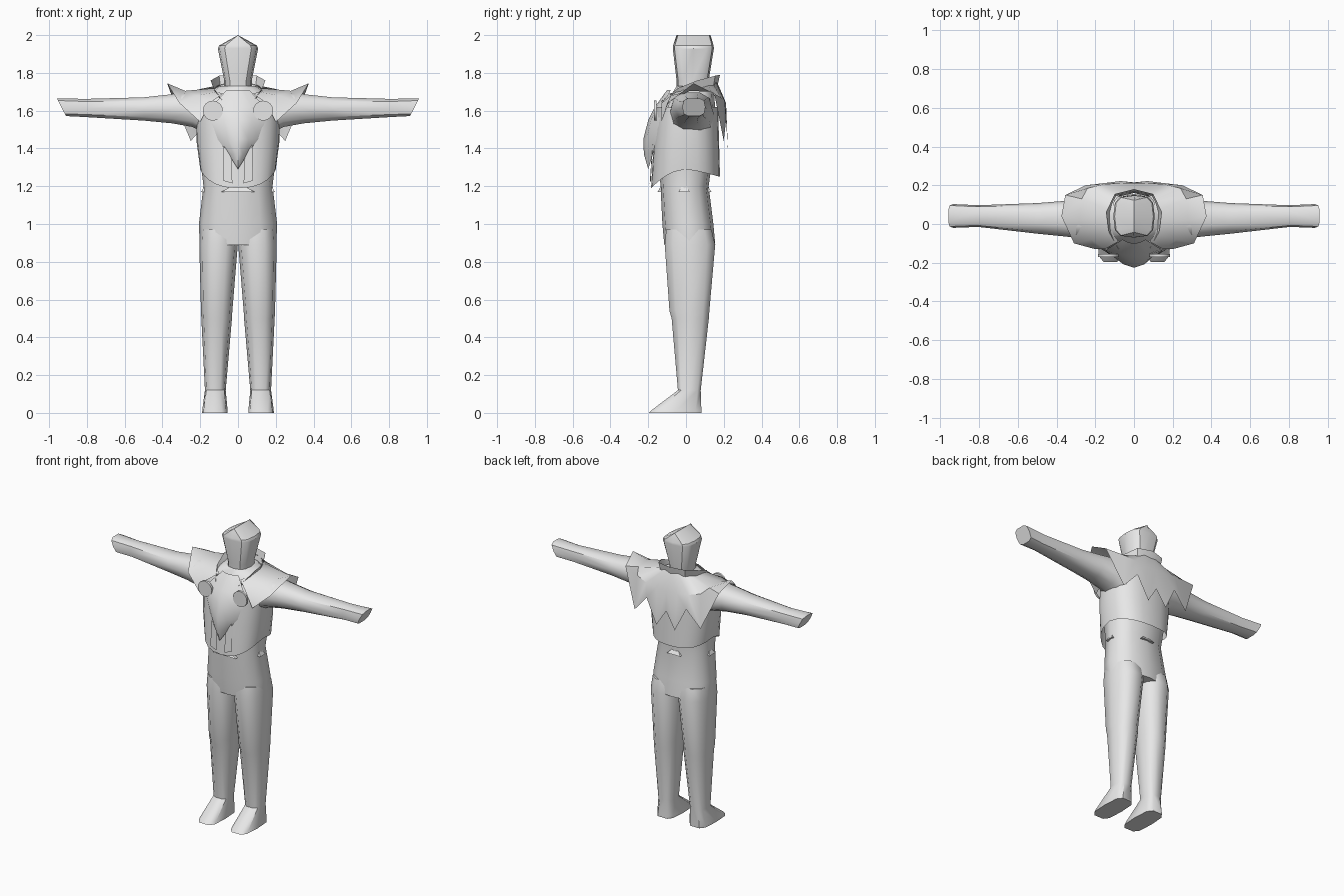
import bpy, bmesh, math
from mathutils import Vector

if "Cube" in bpy.data.objects:
    bpy.data.objects.remove(bpy.data.objects["Cube"])

grey = bpy.data.materials.new("light_grey")
grey.diffuse_color = (0.8, 0.8, 0.8, 1)
grey.use_nodes = True
grey.node_tree.nodes["Principled BSDF"].inputs["Base Color"].default_value = grey.diffuse_color


def build(name, rows, closed=True, caps=True, mirror=False, angle=45):
    """Skin a list of equally long point rows."""
    bm = bmesh.new()
    vs = [[bm.verts.new(p) for p in r] for r in rows]
    n = len(rows[0])
    for a, b in zip(vs, vs[1:]):
        for i in range(n if closed else n - 1):
            j = (i + 1) % n
            bm.faces.new((a[i], a[j], b[j], b[i]))
    if closed and caps:
        bm.faces.new(vs[0][::-1])
        bm.faces.new(vs[-1])
    bmesh.ops.remove_doubles(bm, verts=bm.verts, dist=0.0005)
    if mirror:
        geo = bmesh.ops.duplicate(bm, geom=bm.verts[:] + bm.edges[:] + bm.faces[:])["geom"]
        for v in geo:
            if isinstance(v, bmesh.types.BMVert):
                v.co.x *= -1
        bmesh.ops.remove_doubles(bm, verts=bm.verts, dist=0.0005)
    bmesh.ops.recalc_face_normals(bm, faces=bm.faces)
    me = bpy.data.meshes.new(name)
    bm.to_mesh(me)
    bm.free()
    ob = bpy.data.objects.new(name, me)
    bpy.context.collection.objects.link(ob)
    me.materials.append(grey)
    bpy.ops.object.select_all(action='DESELECT')
    ob.select_set(True)
    bpy.context.view_layer.objects.active = ob
    bpy.ops.object.shade_smooth_by_angle(angle=math.radians(angle))
    return ob


def oval(u0, u1, v0, v1, n=12, power=0.8):
    """Rounded box outline between the given limits."""
    out = []
    for k in range(n):
        t = 2 * math.pi * k / n
        c, s = math.cos(t), math.sin(t)
        c = math.copysign(abs(c) ** power, c)
        s = math.copysign(abs(s) ** power, s)
        out.append(((u0 + u1) / 2 + c * (u1 - u0) / 2, (v0 + v1) / 2 + s * (v1 - v0) / 2))
    return out


def ring_z(z, x0, x1, y0, y1, n=12, power=0.8):
    return [(u, v, z) for u, v in oval(x0, x1, y0, y1, n, power)]


# torso and hips
build("torso", [ring_z(z, -w, w, a, b) for z, w, a, b in (
    (0.89, 0.203, -0.115, 0.155), (1.0, 0.207, -0.125, 0.145), (1.2, 0.183, -0.135, 0.12),
    (1.35, 0.20, -0.145, 0.14), (1.48, 0.218, -0.15, 0.15), (1.6, 0.23, -0.12, 0.155),
    (1.68, 0.19, -0.08, 0.15), (1.73, 0.10, -0.05, 0.14))])

# legs with wedge feet
build("legs", [ring_z(z, a, b, c, d, 10, p) for z, a, b, c, d, p in (
    (0, 0.055, 0.19, -0.20, 0.085, 0.55), (0.015, 0.055, 0.189, -0.185, 0.085, 0.55),
    (0.12, 0.065, 0.175, -0.045, 0.08, 0.7), (0.5, 0.032, 0.194, -0.08, 0.125, 0.8),
    (0.54, 0.03, 0.196, -0.092, 0.128, 0.8), (0.89, 0.001, 0.205, -0.118, 0.16, 0.8),
    (0.97, 0.001, 0.20, -0.11, 0.14, 0.8))], mirror=True)

# outstretched arms with slanted ends
build("arms", [[(x + slant * (v - z0) / (z1 - z0), u, v) for u, v in oval(y0, y1, z0, z1, 10, p)]
               for x, slant, z0, z1, y0, y1, p in (
    (0.13, 0, 1.45, 1.70, -0.09, 0.15, 0.8), (0.24, 0, 1.51, 1.70, -0.08, 0.14, 0.8),
    (0.35, 0, 1.53, 1.69, -0.065, 0.12, 0.8), (0.50, 0, 1.545, 1.673, -0.05, 0.108, 0.8),
    (0.80, 0.01, 1.564, 1.664, -0.015, 0.097, 0.7),
    (0.91, 0.05, 1.57, 1.667, -0.02, 0.103, 0.6))], mirror=True)

# head with a ridged crown
build("head", [ring_z(z, -w, w, a, b, 12, p) for z, w, a, b, p in (
    (1.64, 0.075, -0.05, 0.12, 0.8), (1.76, 0.073, -0.05, 0.12, 0.75),
    (1.93, 0.107, -0.07, 0.148, 0.6), (1.945, 0.10, -0.068, 0.146, 0.6),
    (2.0, 0.0, -0.05, 0.13, 0.6))], caps=False, angle=35)

# standing collar, open at the front
base = [(0, .16, 1.70), (.09, .14, 1.70), (.11, .06, 1.68), (.10, -.03, 1.65), (.04, -.10, 1.62)]
rim = [(0, .18, 1.79), (.10, .155, 1.785), (.145, .06, 1.76), (.13, -.04, 1.72), (.08, -.13, 1.65)]
build("collar", [base, rim], closed=False, mirror=True)

# shoulder cape: pointed shoulders and a zigzag back hem
neck = [(0, .165, 1.75), (.05, .16, 1.75), (.08, .145, 1.74), (.10, .12, 1.735),
        (.115, .07, 1.72), (.12, .01, 1.71), (.11, -.05, 1.70), (.08, -.09, 1.69)]
mid = [(0, .212, 1.64), (.08, .21, 1.64), (.16, .205, 1.65), (.24, .185, 1.67),
       (.27, .13, 1.70), (.28, .02, 1.705), (.22, -.08, 1.68), (.15, -.13, 1.64)]
hem = [(0, .215, 1.50), (.07, .222, 1.39), (.15, .212, 1.55), (.25, .20, 1.44),
       (.355, .15, 1.69), (.375, .04, 1.745), (.31, -.10, 1.64), (.20, -.13, 1.54)]
build("shoulder_cape", [neck, mid, hem], closed=False, mirror=True)

# vest with a hem that dips to a point at the front
def vest_row(level):
    n, row = 24, []
    for k in range(n):
        t = 2 * math.pi * k / n
        s, c = math.sin(t), -math.cos(t)      # s across, c towards the back
        low = 1.29 - 0.10 * max(0, -c) ** 1.5 - 0.04 * max(0, c)
        z = low + (1.62 - low) * level
        w = 0.200 + 0.022 * min(1, level * 2)
        d = (0.185 - 0.025 * level) if c < 0 else (0.18 - 0.01 * level)
        x = math.copysign(abs(s) ** 0.8, s) * w
        row.append((x, math.copysign(abs(c) ** 0.8, c) * d, z))
    return row

build("vest", [vest_row(v) for v in (0, 0.45, 0.8, 1)], caps=False)

# shield-shaped chest bib, bulging forward and ending in a point
bib = []
for z, w, yc, ye in ((1.71, .06, -.10, -.08), (1.62, .14, -.165, -.13), (1.55, .145, -.20, -.14),
                     (1.45, .11, -.226, -.155), (1.37, .05, -.223, -.175), (1.29, 0, -.20, -.20)):
    bib.append([(w * f, yc + (ye - yc) * f * f, z) for f in (-1, -.5, 0, .5, 1)])
build("chest_bib", bib, closed=False)

# round clasps beside the bib
def disc(y, r):
    return [(0.133 + r * math.cos(t * math.pi / 8), y, 1.60 + r * math.sin(t * math.pi / 8))
            for t in range(16)]

build("clasps", [disc(-.155, .053), disc(-.17, .053)], mirror=True)

# narrow straps hanging under the bib
build("straps", [[(.035, -.178, 1.42), (.075, -.176, 1.42)],
                 [(.03, -.192, 1.215), (.08, -.186, 1.23)]], closed=False, mirror=True)

# small belt tabs at the front, back and sides
def tab(name, centre, across, out, w, mirror=False):
    c, a, o = Vector(centre), Vector(across), Vector(out)
    up = Vector((0, 0, 0.025))
    build(name, [[c - a * w, c + a * w, c + a * w + o, c - a * w + o],
                 [c + up - a * w * .5, c + up + a * w * .5,
                  c + up + a * w * .5 + o * .3, c + up - a * w * .5 + o * .3]], mirror=mirror)

tab("front_tab", (0, -.13, 1.17), (1, 0, 0), (0, -.02, 0), .088)
tab("back_tab", (0, .11, 1.17), (1, 0, 0), (0, .025, 0), .05)
tab("side_tabs", (.175, -.01, 1.17), (0, 1, 0), (.02, 0, 0), .03, True)
